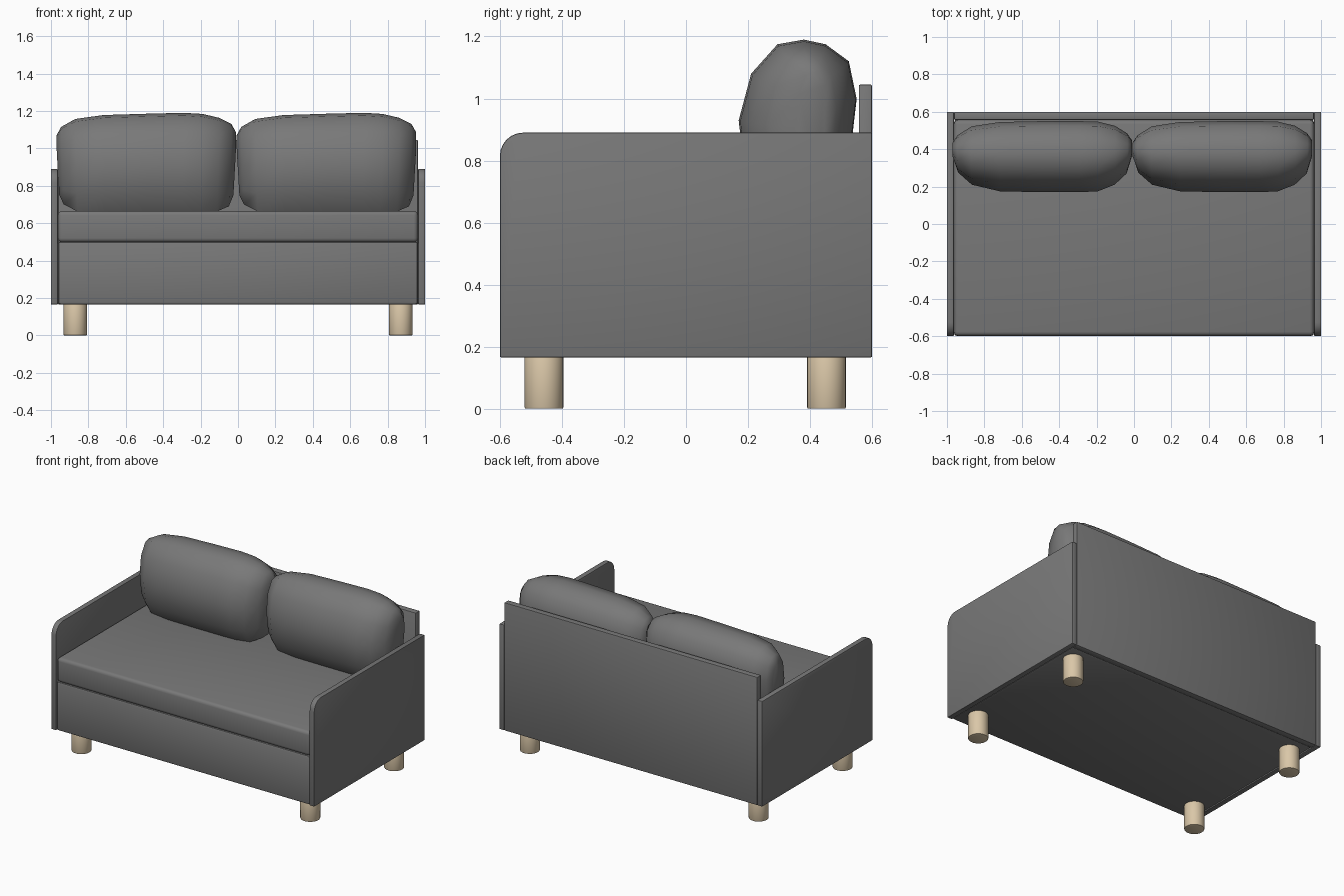
import bpy, bmesh, math

if "Cube" in bpy.data.objects:
    bpy.data.objects.remove(bpy.data.objects["Cube"])


def material(name, rgb):
    m = bpy.data.materials.new(name)
    m.diffuse_color = (*rgb, 1)
    m.use_nodes = True
    m.node_tree.nodes["Principled BSDF"].inputs["Base Color"].default_value = m.diffuse_color
    return m


FABRIC = material("grey fabric", (0.19, 0.19, 0.19))
WOOD = material("light wood", (0.70, 0.57, 0.39))


def finish(bm, name, mat, angle=35):
    bmesh.ops.recalc_face_normals(bm, faces=bm.faces)
    me = bpy.data.meshes.new(name)
    bm.to_mesh(me)
    bm.free()
    me.materials.append(mat)
    ob = bpy.data.objects.new(name, me)
    bpy.context.collection.objects.link(ob)
    bpy.ops.object.select_all(action='DESELECT')
    ob.select_set(True)
    bpy.context.view_layer.objects.active = ob
    bpy.ops.object.shade_smooth_by_angle(angle=math.radians(angle))
    return ob


def bevel(bm, width, segments):
    edges = [e for e in bm.edges if e.calc_face_angle(0) > math.radians(40)]
    bmesh.ops.bevel(bm, geom=edges, offset=width, segments=segments,
                    profile=0.5, affect='EDGES')


def box(name, lo, hi, width, segments=2):
    bm = bmesh.new()
    bmesh.ops.create_cube(bm, size=1)
    for v in bm.verts:
        v.co = [(a + b) / 2 + c * (b - a) for a, b, c in zip(lo, hi, v.co)]
    bevel(bm, width, segments)
    return finish(bm, name, FABRIC)


# Base, seat and back board
box("base", (-0.962, -0.598, 0.165), (0.962, 0.558, 0.502), 0.014)
box("seat_cushion", (-0.962, -0.598, 0.498), (0.962, 0.556, 0.665), 0.022, 3)
box("back_panel", (-0.962, 0.557, 0.165), (0.962, 0.6, 1.045), 0.005)


# Arm panels with a rounded front top corner
def arm_panel(name, x0, x1):
    r = 0.075
    pts = [(0.6, 0.165), (0.6, 0.89)]
    for i in range(7):
        a = math.radians(90 + 15 * i)
        pts.append((-0.6 + r + r * math.cos(a), 0.89 - r + r * math.sin(a)))
    pts.append((-0.6, 0.165))
    bm = bmesh.new()
    face = bm.faces.new([bm.verts.new((x0, y, z)) for y, z in pts])
    ext = bmesh.ops.extrude_face_region(bm, geom=[face])
    for v in ext["geom"]:
        if isinstance(v, bmesh.types.BMVert):
            v.co.x = x1
    bmesh.ops.recalc_face_normals(bm, faces=bm.faces)
    bevel(bm, 0.005, 2)
    finish(bm, name, FABRIC)


arm_panel("left_arm", -1.0, -0.963)
arm_panel("right_arm", 0.963, 1.0)

# Round wooden legs
for side, x in (("left", -0.87), ("right", 0.87)):
    for end, y in (("front", -0.458), ("back", 0.453)):
        bm = bmesh.new()
        bmesh.ops.create_cone(bm, cap_ends=True, segments=32, radius1=0.0625,
                              radius2=0.0625, depth=0.17)
        bmesh.ops.translate(bm, verts=bm.verts, vec=(x, y, 0.085))
        bevel(bm, 0.005, 2)
        finish(bm, f"{end}_{side}_leg", WOOD)

# Puffy back pillows: one side profile lofted through scaled stations
PROFILE = [(0.17, 0.93), (0.21, 1.08), (0.295, 1.175), (0.38, 1.19),
           (0.45, 1.175), (0.525, 1.12), (0.55, 1.0), (0.535, 0.87),
           (0.50, 0.74), (0.44, 0.66), (0.26, 0.66), (0.19, 0.76)]
# x offset, y min, y max, z min, z max
STATIONS = [(0.0, 0.35, 0.44, 0.75, 1.07), (0.025, 0.275, 0.475, 0.70, 1.115),
            (0.10, 0.21, 0.522, 0.663, 1.157), (0.25, 0.175, 0.545, 0.66, 1.178),
            (0.48, 0.17, 0.55, 0.66, 1.185), (0.68, 0.17, 0.55, 0.66, 1.19),
            (0.78, 0.175, 0.547, 0.66, 1.184), (0.87, 0.21, 0.525, 0.663, 1.163),
            (0.935, 0.27, 0.485, 0.69, 1.13), (0.96, 0.355, 0.45, 0.75, 1.085)]


def pillow(name, left):
    bm = bmesh.new()
    rings = []
    for x, y0, y1, z0, z1 in STATIONS:
        ring = []
        for py, pz in PROFILE:
            u, v = (py - 0.17) / 0.38, (pz - 0.66) / 0.53
            px = left + 0.48 + (x - 0.48) * (0.97 + 0.03 * min(1, v * 1.3))
            ring.append(bm.verts.new((px, y0 + u * (y1 - y0), z0 + v * (z1 - z0))))
        rings.append(ring)
    n = len(PROFILE)
    for a, b in zip(rings, rings[1:]):
        for i in range(n):
            j = (i + 1) % n
            bm.faces.new((a[i], a[j], b[j], b[i]))
    bm.faces.new(rings[0])
    bm.faces.new(rings[-1])
    finish(bm, name, FABRIC, 50)


pillow("left_back_pillow", -0.97)
pillow("right_back_pillow", -0.007)
